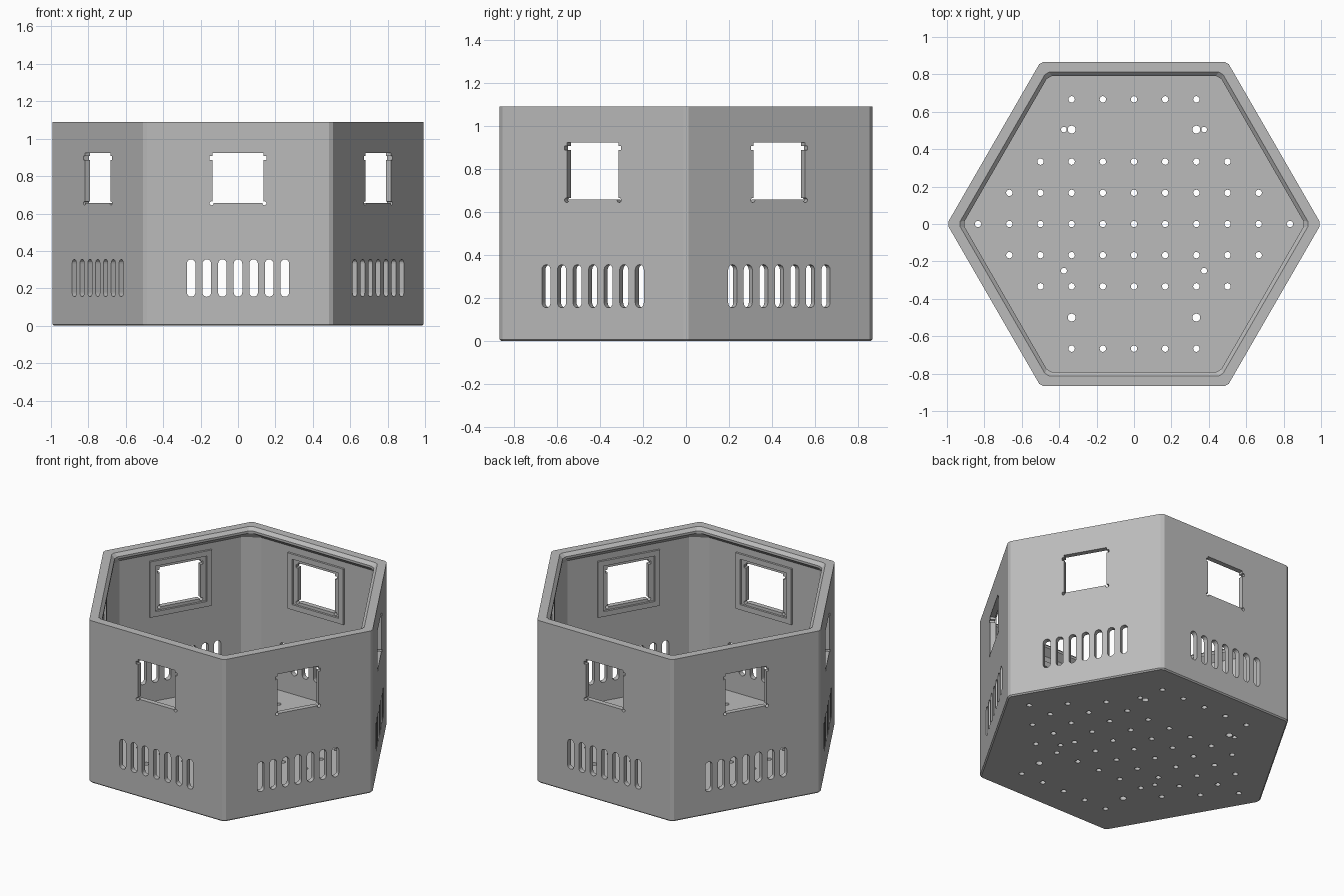
import bpy, bmesh, math
from mathutils import Matrix, Vector

cube = bpy.data.objects.get("Cube")
if cube:
    bpy.data.objects.remove(cube)

HEIGHT, APOTHEM, WALL = 1.09, 0.866, 0.033

grey = bpy.data.materials.new("light_grey")
grey.use_nodes = True
grey.diffuse_color = (0.5, 0.5, 0.5, 1)
grey.node_tree.nodes["Principled BSDF"].inputs["Base Color"].default_value = (0.5, 0.5, 0.5, 1)


def make_object(name, bm):
    bmesh.ops.recalc_face_normals(bm, faces=bm.faces)
    mesh = bpy.data.meshes.new(name)
    bm.to_mesh(mesh)
    bm.free()
    mesh.materials.append(grey)
    ob = bpy.data.objects.new(name, mesh)
    bpy.context.collection.objects.link(ob)
    return ob


def hex_ring(bm, apothem, corner, z):
    """Hexagon whose corners are cut flat at the given radius."""
    w = (apothem * 2 / math.sqrt(3) - corner) * math.sqrt(3)
    ring = []
    for k in range(6):
        turn = Matrix.Rotation(math.radians(60 * k), 3, 'Z')
        ring += [bm.verts.new(turn @ Vector((corner, s * w, z))) for s in (-1, 1)]
    return ring


def prism(bm, outline, place, depth):
    """Extrude a flat outline both ways along its normal."""
    a, b = [[bm.verts.new(place @ Vector((x, y, d))) for x, y in outline]
            for d in (-depth, depth)]
    bm.faces.new(a)
    bm.faces.new(b)
    for i in range(len(a)):
        j = (i + 1) % len(a)
        bm.faces.new((a[i], a[j], b[j], b[i]))


def rect(x, y, w, h):
    return [(x + sx * w / 2, y + sy * h / 2)
            for sx, sy in ((-1, -1), (1, -1), (1, 1), (-1, 1))]


def circle(x, y, r, n=16):
    return [(x + r * math.cos(math.tau * i / n), y + r * math.sin(math.tau * i / n))
            for i in range(n)]


def slot(x, low, high, r, n=8):
    top = [(x + r * math.cos(math.pi * i / n), high - r + r * math.sin(math.pi * i / n))
           for i in range(n + 1)]
    return top + [(2 * x - px, low + high - pz) for px, pz in top]


def wall_frame(k, distance):
    """Outline x runs along wall k, outline y runs up."""
    return (Matrix.Rotation(math.radians(60 * k), 4, 'Z')
            @ Matrix.Translation((0, -distance, 0))
            @ Matrix.Rotation(math.pi / 2, 4, 'X'))


# Shell: outside, rim, chamfered lip, recessed walls with corner posts, floor
bm = bmesh.new()
inner = APOTHEM - WALL
profile = [(APOTHEM - 0.008, 0.985, 0), (APOTHEM, 0.993, 0.008),
           (APOTHEM, 0.993, HEIGHT), (0.812, 0.93, HEIGHT),
           (0.792, 0.905, HEIGHT - 0.02), (0.792, 0.905, HEIGHT - 0.035),
           (inner, 0.925, HEIGHT - 0.07), (inner, 0.925, 0.03)]
rings = [hex_ring(bm, *p) for p in profile]
for a, b in zip(rings, rings[1:]):
    for i in range(12):
        j = (i + 1) % 12
        bm.faces.new((a[i], a[j], b[j], b[i]))
bm.faces.new(rings[0])
bm.faces.new(rings[-1])
shell = make_object("hexagonal_shell", bm)

# Openings: windows, vent slots and floor holes
openings, notches = bmesh.new(), bmesh.new()
for k in range(6):
    place = wall_frame(k, APOTHEM)
    prism(openings, rect(0, 0.79, 0.275, 0.265), place, 0.1)
    for i in range(-3, 4):
        prism(openings, slot(i * 0.0835, 0.155, 0.355, 0.023), place, 0.1)
    # Small notches at the window corners
    for s in (-1, 1):
        prism(notches, circle(s * 0.141, 0.655, 0.011, 12), place, 0.1)
        prism(notches, rect(s * 0.137, 0.897, 0.03, 0.02), place, 0.1)

pitch = 1 / 6
holes = [(i * pitch, row * pitch, 0.017)
         for row, n in ((0, 5), (1, 4), (-1, 4), (2, 3), (-2, 3), (4, 2), (-4, 2))
         for i in range(-n, n + 1)]
for s in (-1, 1):
    holes += [(s * 2 * pitch, 0.505, 0.021), (s * 0.375, 0.505, 0.015),
              (s * 0.375, -0.25, 0.016), (s * 2 * pitch, -0.5, 0.021)]
for x, y, r in holes:
    prism(openings, circle(x, y, r), Matrix.Identity(4), 0.06)

cutters = [make_object("opening_cutter", openings), make_object("notch_cutter", notches)]
for c in cutters:
    c.hide_render = True
    mod = shell.modifiers.new(c.name, 'BOOLEAN')
    mod.operation, mod.solver, mod.object = 'DIFFERENCE', 'EXACT', c
bpy.context.view_layer.update()
cut_mesh = bpy.data.meshes.new_from_object(
    shell.evaluated_get(bpy.context.evaluated_depsgraph_get()))
shell.modifiers.clear()
shell.data = cut_mesh
for c in cutters:
    bpy.data.objects.remove(c)

# Raised frames around the windows on the inside
bm = bmesh.new()
for k in range(6):
    place = wall_frame(k, inner - 0.005)
    for s in (-1, 1):
        prism(bm, rect(s * 0.19, 0.79, 0.035, 0.375), place, 0.0085)
        prism(bm, rect(0, 0.79 + s * 0.17, 0.345, 0.035), place, 0.0085)
make_object("inner_window_frames", bm)
